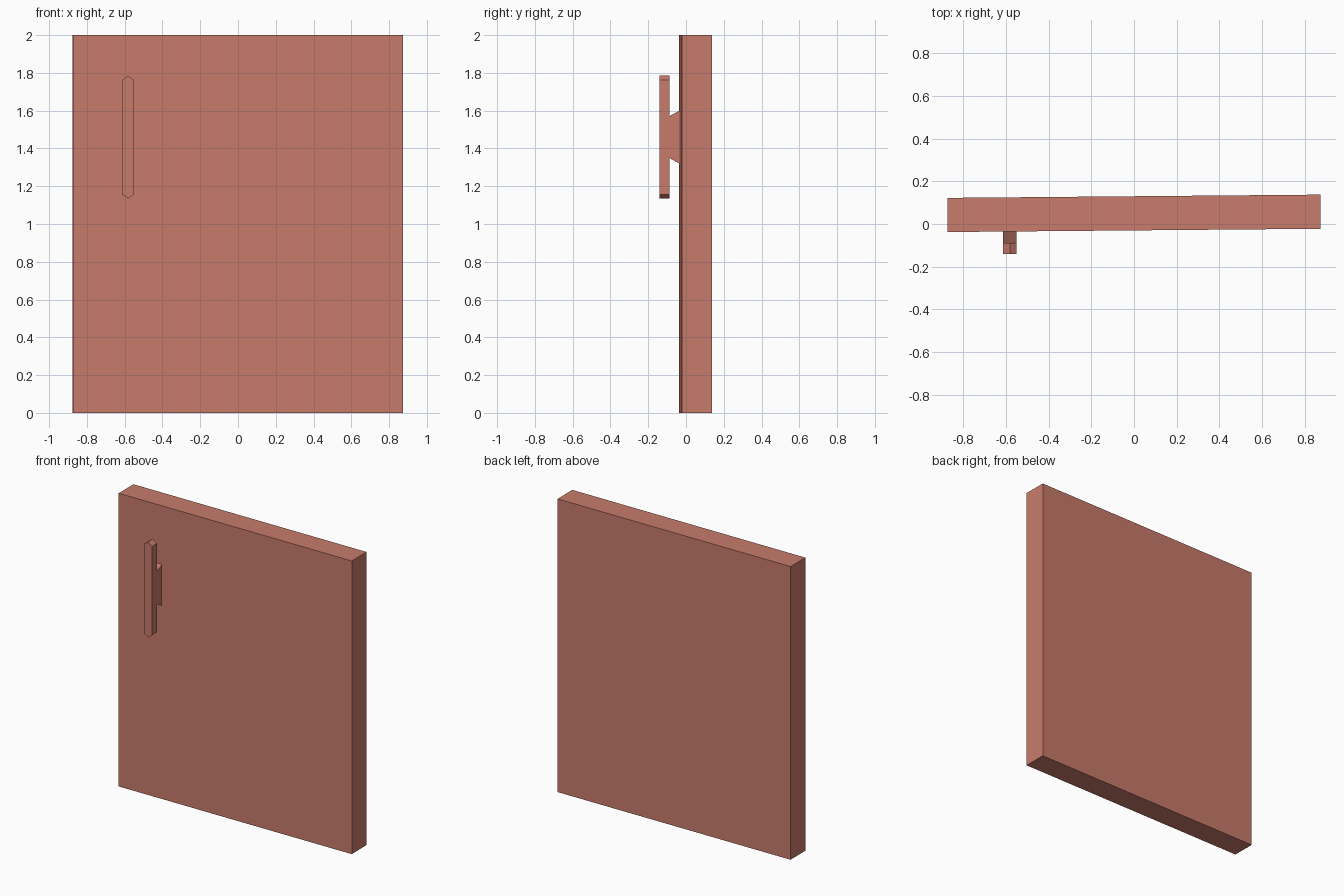
import bpy, bmesh, math
from mathutils import Matrix, Vector

if "Cube" in bpy.data.objects:
    bpy.data.objects.remove(bpy.data.objects["Cube"])

# The whole door is turned slightly, as if barely ajar
TURN = Matrix.Rotation(math.radians(0.5), 4, 'Z')

mat = bpy.data.materials.new("door_red")
mat.diffuse_color = (0.58, 0.2, 0.15, 1)
mat.use_nodes = True
mat.node_tree.nodes["Principled BSDF"].inputs["Base Color"].default_value = mat.diffuse_color


def prism(name, profile, direction):
    """Extrude a closed planar profile along a direction."""
    bm = bmesh.new()
    face = bm.faces.new([bm.verts.new(p) for p in profile])
    ext = bmesh.ops.extrude_face_region(bm, geom=[face])
    moved = [v for v in ext["geom"] if isinstance(v, bmesh.types.BMVert)]
    bmesh.ops.translate(bm, verts=moved, vec=Vector(direction))
    bmesh.ops.recalc_face_normals(bm, faces=bm.faces)
    bm.transform(TURN)
    mesh = bpy.data.meshes.new(name)
    bm.to_mesh(mesh)
    bm.free()
    mesh.materials.append(mat)
    obj = bpy.data.objects.new(name, mesh)
    bpy.context.collection.objects.link(obj)
    return obj


# Door slab
W, FRONT, BACK = 0.874, -0.03, 0.13
prism("door_slab", [(-W, FRONT, 0), (W, FRONT, 0), (W, BACK, 0), (-W, BACK, 0)], (0, 0, 2))

# Handle bar with pointed ends
X, H, GRIP = -0.583, 0.031, -0.135
prism("handle_bar", [(X - H, GRIP, 1.157), (X, GRIP, 1.135), (X + H, GRIP, 1.157),
                     (X + H, GRIP, 1.763), (X, GRIP, 1.785), (X - H, GRIP, 1.763)], (0, 0.052, 0))

# Handle mount, flaring towards the slab
prism("handle_mount", [(X - H, -0.083, 1.35), (X - H, FRONT, 1.32),
                       (X - H, FRONT, 1.6), (X - H, -0.083, 1.57)], (2 * H, 0, 0))
